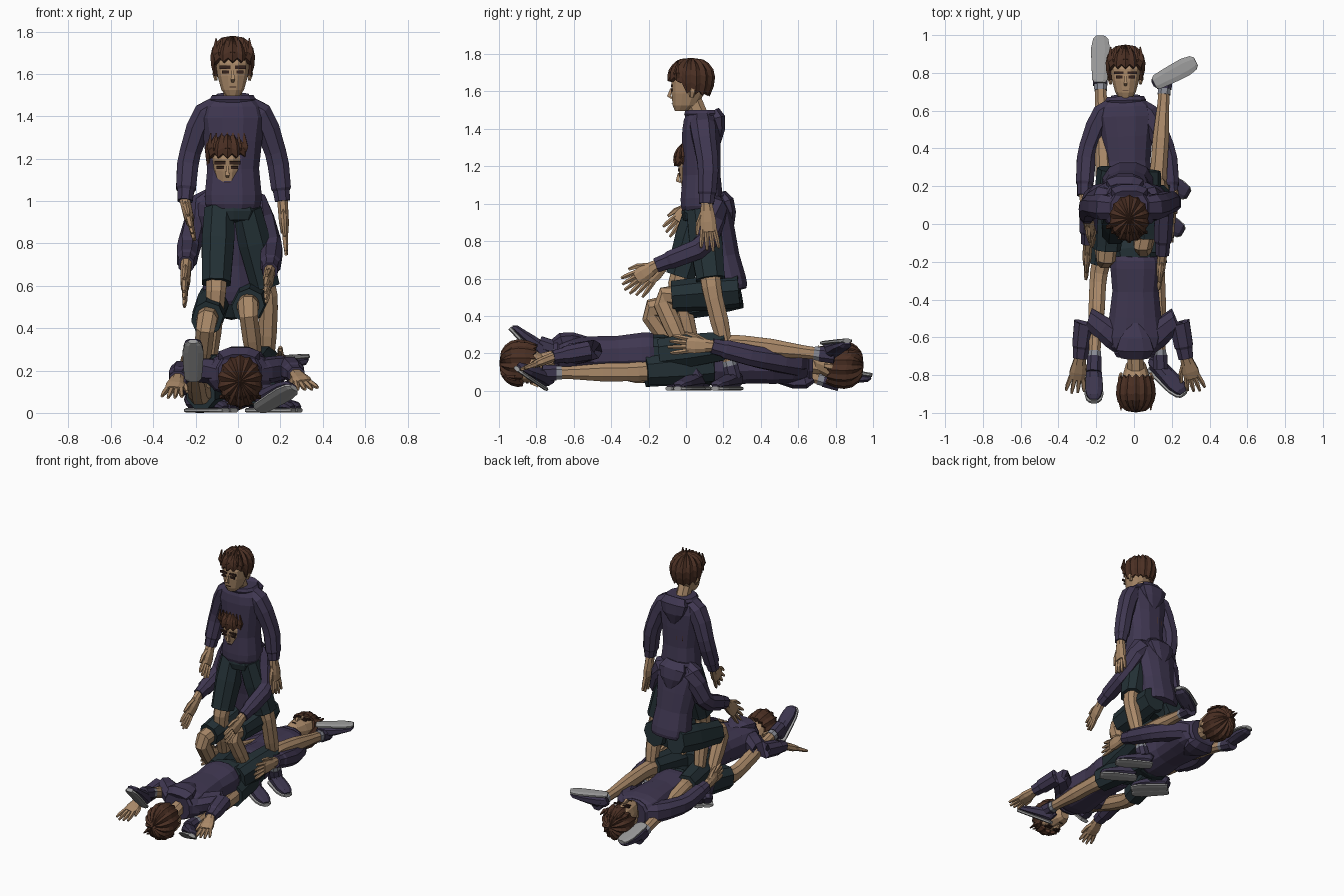
import bpy, bmesh, math
from mathutils import Vector as V, Matrix

if "Cube" in bpy.data.objects:
    bpy.data.objects.remove(bpy.data.objects["Cube"])

def material(name, col):
    m = bpy.data.materials.new(name)
    m.diffuse_color = (*col, 1)
    m.use_nodes = True
    m.node_tree.nodes["Principled BSDF"].inputs["Base Color"].default_value = m.diffuse_color
    return m

HOODIE = material("purple_cloth", (.050, .038, .082))
SHORTS = material("dark_teal_cloth", (.017, .030, .036))
SKIN = material("skin", (.40, .25, .14))
HAIR = material("brown_hair", (.070, .029, .017))
SOLE = material("grey_rubber", (.34, .34, .34))
SOCK = material("grey_sock", (.25, .26, .30))
SHOE = material("purple_shoe", (.045, .036, .075))
DARK = material("dark_brown", (.035, .016, .012))

def finish(name, bm, mat):
    bmesh.ops.recalc_face_normals(bm, faces=bm.faces)
    me = bpy.data.meshes.new(name)
    bm.to_mesh(me)
    bm.free()
    me.materials.append(mat)
    ob = bpy.data.objects.new(name, me)
    bpy.context.collection.objects.link(ob)
    return ob

def add_tube(bm, pts, radii, hint, n=8):
    """Loft of rounded sections along a path; radii are (side, along hint)."""
    pts = [V(p) for p in pts]
    rings = []
    for i, p in enumerate(pts):
        t = (pts[min(i + 1, len(pts) - 1)] - pts[max(i - 1, 0)]).normalized()
        v = (V(hint) - t * V(hint).dot(t)).normalized()
        u = t.cross(v)
        ring = []
        for k in range(n):
            a = 2 * math.pi * (k + .5) / n
            c, s = (math.copysign(abs(f) ** .85, f) for f in (math.cos(a), math.sin(a)))
            ring.append(bm.verts.new(p + u * (radii[i][0] * c) + v * (radii[i][1] * s)))
        rings.append(ring)
    for a, b in zip(rings, rings[1:]):
        for k in range(n):
            bm.faces.new((a[k], a[(k + 1) % n], b[(k + 1) % n], b[k]))
    bm.faces.new(rings[0])
    bm.faces.new(rings[-1])

def tube(name, pts, radii, hint, mat, n=8):
    bm = bmesh.new()
    add_tube(bm, pts, radii, hint, n)
    return finish(name, bm, mat)

def head(tag, center, up, back):
    up, back = V(up).normalized(), V(back).normalized()
    frame = Matrix((back.cross(up), back, up)).transposed().to_4x4()
    frame.translation = center
    # skull and jaw: height, side radius, depth centre, depth radius
    rows = [(-.155, .032, -.025, .035), (-.125, .055, -.005, .068), (-.06, .074, .01, .09),
            (0, .082, .02, .10), (.06, .075, .03, .09), (.1, .04, .03, .05)]
    bm = bmesh.new()
    add_tube(bm, [(0, 0, r[0]) for r in rows], [(r[1], r[3]) for r in rows], (0, 1, 0), 12)
    for i, r in enumerate(rows):
        for vert in list(bm.verts)[i * 12:i * 12 + 12]:
            vert.co.y += r[2]
            vert.co.z = r[0]
    add_tube(bm, [(0, -.078, -.035), (0, -.092, -.075), (0, -.075, -.085)],
             [(.006, .008), (.013, .013), (.008, .008)], (0, 1, 0), 4)       # nose
    for s in (-1, 1):                                                       # ears
        add_tube(bm, [(s * .078, .03, -.08), (s * .085, .035, -.05), (s * .082, .04, -.025)],
                 [(.008, .012), (.012, .02), (.008, .015)], (0, 1, 0), 6)
    finish(tag + "_face", bm, SKIN).matrix_world = frame
    # eyes, brows and mouth as thin plates
    bm = bmesh.new()
    for x, y, z, w, h in [(-.034, -.077, -.042, .034, .014), (.034, -.077, -.042, .034, .014),
                          (-.036, -.077, -.019, .052, .015), (.036, -.077, -.019, .052, .015),
                          (0, -.074, -.112, .03, .003)]:
        bmesh.ops.create_cube(bm, size=1, matrix=Matrix.Translation((x, y, z)) @ Matrix.Diagonal((w, .009, h, 1)))
    finish(tag + "_eyes_and_brows", bm, DARK).matrix_world = frame
    # ridged hair cap with a jagged hairline and sideburns
    bm = bmesh.new()
    n, steps, rings = 28, 6, []
    for j in range(steps):
        ring = []
        for k in range(n):
            a = 2 * math.pi * k / n
            c, odd = math.cos(a), k % 2
            zb = (.006 if c > .6 else -.025 if c > .3 else -.064 + .012 * c) + .02 * odd
            z = zb + (.128 - zb) * math.sin(j / steps * math.pi / 2)
            f = (z - .03) / .105
            r = math.sqrt(max(0, 1 - f * f)) if f > 0 else 1 - .22 * f * f
            r *= .94 if odd else 1.02
            ring.append(bm.verts.new((.106 * r * math.sin(a), .028 - .125 * r * c, z - .012 * odd * (j > 2))))
        rings.append(ring)
    top, low = bm.verts.new((0, .03, .13)), bm.verts.new((0, .03, -.03))
    for k in range(n):
        m = (k + 1) % n
        for a, b in zip(rings, rings[1:]):
            bm.faces.new((a[k], a[m], b[m], b[k]))
        bm.faces.new((rings[-1][k], rings[-1][m], top))
        bm.faces.new((rings[0][m], rings[0][k], low))
    for k in range(-3, 4):                                                   # swept-up fringe tufts
        x = k * .026
        add_tube(bm, [(x, -.07 + abs(x) * .4, .016), (x * 1.1, -.084 + abs(x) * .5, .05), (x, -.04, .118)],
                 [(.008, .008), (.016, .012), (.004, .004)], (0, 1, 0), 4)
    finish(tag + "_hair", bm, HAIR).matrix_world = frame

def arm(tag, s, joints, thumb, neck):
    sh, el, wr, tip = map(V, joints)
    thumb = V((thumb[0] * s, thumb[1], thumb[2]))
    # sleeve begins inside the chest and bends softly at the elbow
    pts = [sh.lerp(neck, .5), sh.lerp(neck, .12), sh.lerp(el, .3), el.lerp(sh, .15), el.lerp(wr, .15),
           el.lerp(wr, .7), el.lerp(wr, .76), wr]
    tube(tag + "_sleeve", pts, [(.05, .06), (.062, .072), (.06, .066), (.054, .06), (.054, .058),
                                (.05, .053), (.042, .046), (.038, .042)], thumb, HOODIE)
    d = tip - wr
    w = (thumb - d * thumb.dot(d) / d.dot(d)).normalized()
    bm = bmesh.new()
    add_tube(bm, [wr - d * .12, wr + d * .15, wr + d * .38, wr + d * .58],
             [(.027, .028), (.026, .038), (.025, .047), (.019, .044)], thumb, 8)
    for i in range(4):                                                       # fingers
        o = (i - 1.5) * .021
        end = wr + d * (1 - .06 * abs(i - 1.2)) + w * o * 1.5
        add_tube(bm, [wr + d * .52 + w * o, wr + d * .78 + w * o * 1.35, end],
                 [(.015, .013), (.013, .012), (.008, .007)], thumb, 5)
    add_tube(bm, [wr + d * .15 + w * .02, wr + d * .4 + w * .052, wr + d * .62 + w * .064],
             [(.016, .015), (.014, .013), (.008, .008)], d.cross(w), 5)      # thumb
    finish(tag + "_hand", bm, SKIN)

def leg(tag, joints, front, sole_up):
    hip, kn, an, toe = map(V, joints)
    tube(tag + "_shorts_leg", [hip + (hip - kn) * .1, hip.lerp(kn, .3), hip.lerp(kn, .78), hip.lerp(kn, .83)],
         [(.075, .088), (.082, .094), (.073, .082), (.073, .082)], front, SHORTS)
    tube(tag + "_lower_leg", [hip.lerp(kn, .65), hip.lerp(kn, .95), kn.lerp(an, .08), kn.lerp(an, .35),
                              kn.lerp(an, .7), an],
         [(.056, .06), (.05, .055), (.047, .052), (.046, .052), (.034, .037), (.03, .032)], front, SKIN)
    tube(tag + "_sock", [kn.lerp(an, .82), an], [(.036, .039), (.036, .039)], front, SOCK)
    tube(tag + "_shoe_collar", [kn.lerp(an, .88), kn.lerp(an, 1.04)], [(.041, .044), (.042, .045)], front, SHOE)
    # shoe
    f = toe.normalized()
    u = (V(sole_up) - f * V(sole_up).dot(f)).normalized()
    base = an - u * .08
    xs = [-.06, -.045, 0, .06, .12, .165, .182]
    wide = [.027, .039, .043, .047, .049, .039, .022]
    high = [.034, .042, .042, .034, .025, .019, .01]
    tube(tag + "_shoe", [base + f * x + u * (.015 + h) for x, h in zip(xs, high)], list(zip(wide, high)), u, SHOE)
    tube(tag + "_sole", [base + f * x * 1.03 + u * .012 for x in xs], [(w + .004, .012) for w in wide], u, SOLE)

def figure(tag, hem, neck, head_at, up, back, face_up, face_back, arms, thumb, legs, sole_up):
    hem, neck, back = V(hem), V(neck), V(back)
    # hoodie body: fraction along spine, side radius, depth radius
    rows = [(0, .124, .108), (.04, .135, .116), (.12, .138, .116), (.35, .126, .104), (.6, .142, .106),
            (.8, .160, .104), (.9, .145, .095), (.97, .10, .08)]
    tube(tag + "_hoodie", [hem.lerp(neck, r[0]) for r in rows], [r[1:] for r in rows], back, HOODIE, 12)
    ax = (neck - hem).normalized()
    tube(tag + "_collar", [neck + ax * z + back * .005 for z in (-.05, -.02, .0, -.01)],
         [(.1, .085), (.112, .098), (.1, .09), (.07, .065)], back, HOODIE, 12)
    tube(tag + "_hood", [neck + ax * a + back * b for a, b in ((0, .07), (-.04, .09), (-.1, .095), (-.19, .085))],
         [(.08, .03), (.105, .042), (.085, .036), (.02, .015)], back, HOODIE)
    c = V(head_at)
    tube(tag + "_neck", [neck - ax * .05, c - V(up) * .08 + back * .03], [(.046, .05), (.046, .05)], back, SKIN)
    head(tag, c, face_up, face_back)
    hips = (V(legs[0][0]) + V(legs[1][0])) / 2
    tube(tag + "_shorts_waist", [hem.lerp(neck, .06), hem.lerp(hips, .6), hips + (hips - hem) * .6],
         [(.115, .1), (.13, .105), (.1, .085)], back, SHORTS, 10)
    for side, s, a, l in zip(("_left", "_right"), (-1, 1), arms, legs):
        arm(tag + side, s, a, thumb, neck)
        leg(tag + side, l, back, sole_up)

X, Y, Z = V((1, 0, 0)), V((0, 1, 0)), V((0, 0, 1))

# standing figure
figure("standing", (-.022, .085, .965), (-.025, .08, 1.5), (-.025, 0, 1.65), Z, Y, Z, Y,
       [[(-.17, .09, 1.4), (-.235, .1, 1.2), (-.25, .04, 1.0), (-.21, -.1, .83)],
        [(.12, .09, 1.4), (.187, .12, 1.2), (.21, .11, 1.0), (.228, .13, .74)]], -Y,
       [[(-.09, .06, .92), (-.105, -.05, .55), (-.15, .08, .08), (.7, -.7, 0)],
        [(.05, .09, .92), (.145, .14, .53), (.13, .25, .08), (.85, -.5, 0)]], Z)

# crouching figure, head nodding slightly
figure("crouching", (-.03, .22, .53), (-.05, .12, 1.05), (-.05, .035, 1.21), Z, Y, (0, -.14, 1), (0, 1, .14),
       [[(-.17, .16, .97), (-.235, .12, .78), (-.245, -.1, .7), (-.255, -.28, .52)],
        [(.09, .16, .97), (.16, .1, .77), (.15, -.16, .67), (.13, -.34, .55)]], (0, -.3, 1),
       [[(-.12, .245, .52), (-.15, -.21, .43), (-.19, .04, .08), (.7, -.7, 0)],
        [(.06, .245, .53), (.045, -.14, .5), (.1, .05, .08), (.85, -.5, 0)]], Z)

# lying face up, head at the back
figure("face_up", (-.03, .15, .14), (-.045, .675, .14), (-.045, .82, .165), Y, -Z, Y, -Z,
       [[(-.18, .57, .14), (-.25, .38, .14), (-.265, .15, .19), (-.24, -.08, .23)],
        [(.09, .57, .15), (.175, .38, .18), (.2, .14, .24), (.2, -.1, .25)]], Z,
       [[(-.11, .1, .13), (-.19, -.28, .09), (-.212, -.765, .245), (0, -.65, .7)],
        [(.05, .1, .13), (.12, -.28, .1), (.14, -.75, .095), (.7, -.62, .42)]], (0, .8, .9))

# lying face down, head at the front
figure("face_down", (.01, -.17, .2), (.005, -.705, .18), (.01, -.868, .12), -Y, Z, -Y, Z,
       [[(-.12, -.58, .2), (-.26, -.49, .2), (-.285, -.71, .16), (-.315, -.9, .07)],
        [(.13, -.58, .2), (.235, -.49, .22), (.275, -.71, .18), (.335, -.89, .11)]], -X,
       [[(-.09, -.1, .19), (-.16, .28, .18), (-.18, .80, .045), (.02, .97, -.15)],
        [(.09, -.1, .2), (.13, .28, .25), (.165, .775, .19), (.85, .45, .05)]], -Z)
